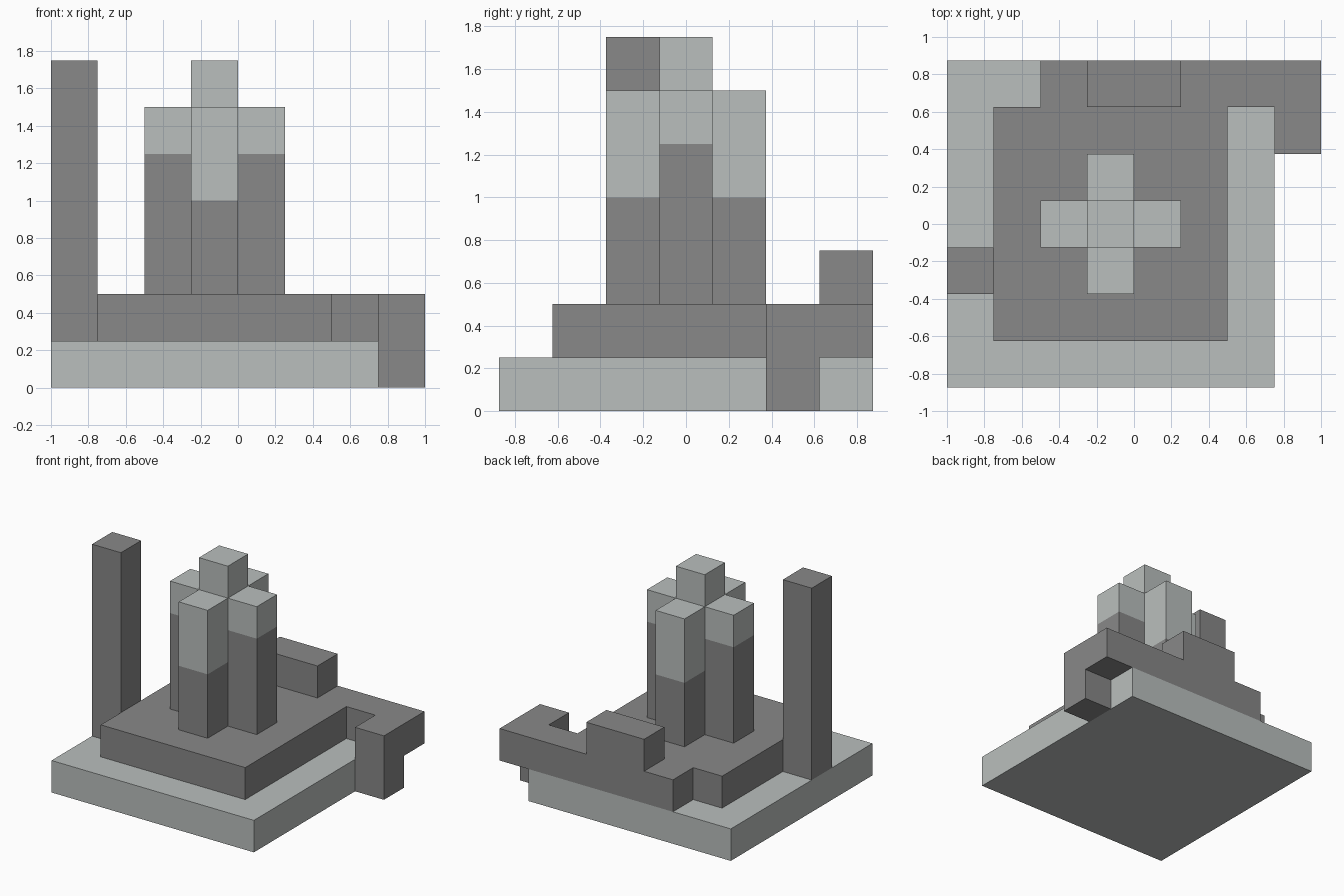
import bpy
import bmesh

old = bpy.data.objects.get("Cube")
if old:
    bpy.data.objects.remove(old, do_unlink=True)


def make_material(name, rgb):
    mat = bpy.data.materials.new(name)
    mat.use_nodes = True
    color = (*rgb, 1.0)
    mat.diffuse_color = color
    bsdf = next(n for n in mat.node_tree.nodes if n.type == "BSDF_PRINCIPLED")
    bsdf.inputs["Base Color"].default_value = color
    return mat


LIGHT = make_material("pale stone", (0.49, 0.52, 0.51))
DARK = make_material("dark stone", (0.246, 0.246, 0.246))


def prism(name, outline, levels, mats):
    """Stack an outline through the levels, one material per storey."""
    bm = bmesh.new()
    rings = [[bm.verts.new((x, y, z)) for x, y in outline] for z in levels]
    n = len(outline)
    for storey, (low, high) in enumerate(zip(rings, rings[1:])):
        for i in range(n):
            j = (i + 1) % n
            face = bm.faces.new((low[i], low[j], high[j], high[i]))
            face.material_index = storey
    bm.faces.new(rings[0][::-1]).material_index = 0
    bm.faces.new(rings[-1]).material_index = len(mats) - 1
    bmesh.ops.recalc_face_normals(bm, faces=bm.faces)
    mesh = bpy.data.meshes.new(name)
    bm.to_mesh(mesh)
    bm.free()
    for mat in mats:
        mesh.materials.append(mat)
    obj = bpy.data.objects.new(name, mesh)
    bpy.context.collection.objects.link(obj)
    return obj


def rect(x0, x1, y0, y1):
    return [(x0, y0), (x1, y0), (x1, y1), (x0, y1)]


def cell(cx, cy, r=0.125):
    return rect(cx - r, cx + r, cy - r, cy + r)


# Square base slab
prism("base_slab", rect(-1, 0.75, -0.875, 0.875), (0, 0.25), [LIGHT])

# Upper terrace with the back ledge and hooked corner in one outline
terrace = [(-0.75, -0.625), (0.5, -0.625), (0.5, 0.625), (0.75, 0.625),
           (0.75, 0.375), (1, 0.375), (1, 0.875), (-0.5, 0.875),
           (-0.5, 0.625), (-0.75, 0.625)]
prism("terrace", terrace, (0.25, 0.5), [DARK])

# Leg under the hook, raised block on the ledge, tall side post
prism("hook_leg", cell(0.875, 0.5), (0, 0.25), [DARK])
prism("ledge_block", rect(-0.25, 0.25, 0.625, 0.875), (0.5, 0.75), [DARK])
prism("tall_post", cell(-0.875, -0.25), (0.25, 1.75), [DARK])

# Cross-shaped tower: pale core and four two-tone arms
TOWER_X = -0.125
prism("tower_core", cell(TOWER_X, 0), (0.5, 1.75), [LIGHT])
arms = {"front": (0, -1, 1.0), "back": (0, 1, 1.0),
        "left": (1, 0, 1.25), "right": (-1, 0, 1.25)}
for side, (dx, dy, split) in arms.items():
    prism(f"tower_arm_{side}", cell(TOWER_X + dx * 0.25, dy * 0.25),
          (0.5, split, 1.5), [DARK, LIGHT])
